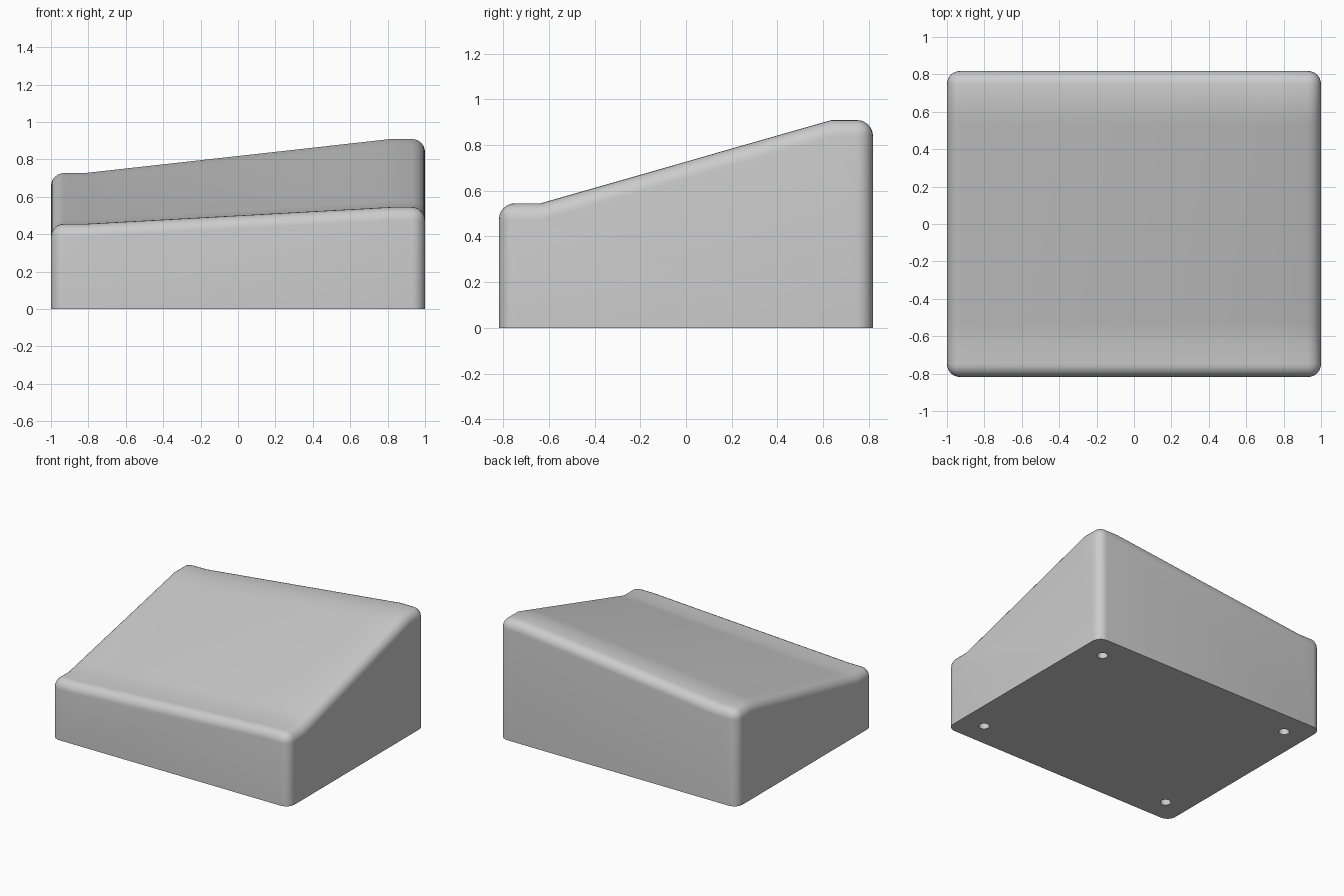
import bpy, bmesh, math

old = bpy.data.objects.get("Cube")
if old:
    bpy.data.objects.remove(old, do_unlink=True)

HX, HY = 1.0, 0.818           # half width and half depth
IX, IY = 0.818, 0.636         # where the level corner pads begin
ROUND = 0.07
STEPS = 12

grey = bpy.data.materials.new("plain grey")
grey.use_nodes = True
colour = (0.6, 0.6, 0.6, 1)
grey.diffuse_color = colour
grey.node_tree.nodes["Principled BSDF"].inputs["Base Color"].default_value = colour


def top_height(x, y):
    """Twisted slope between four corner heights, level near the edges."""
    u = min(max((x + IX) / (2 * IX), 0), 1)
    v = min(max((y + IY) / (2 * IY), 0), 1)
    front = 0.455 + 0.09 * u
    back = 0.727 + 0.182 * u
    return front + (back - front) * v


def stations(half, inner):
    return [-half] + [inner * (2 * i / STEPS - 1) for i in range(STEPS + 1)] + [half]


# Wedge body: sloping top grid, one face per side, flat base
bm = bmesh.new()
xs, ys = stations(HX, IX), stations(HY, IY)
grid = [[bm.verts.new((x, y, top_height(x, y))) for x in xs] for y in ys]
for j in range(len(ys) - 1):
    for i in range(len(xs) - 1):
        bm.faces.new((grid[j][i], grid[j][i + 1], grid[j + 1][i + 1], grid[j + 1][i]))
rims = [grid[0], [r[-1] for r in grid], grid[-1][::-1], [r[0] for r in grid][::-1]]
base = [bm.verts.new((r[0].co.x, r[0].co.y, 0)) for r in rims]
for k, rim in enumerate(rims):
    bm.faces.new([base[k], base[(k + 1) % 4]] + rim[::-1])
bm.faces.new(base[::-1])
bm.normal_update()

# Round the rim and the upright corners, leaving the base edge sharp
round_edges = [e for e in bm.edges
               if e.calc_face_angle() > 0.9 and max(v.co.z for v in e.verts) > 0.1]
bmesh.ops.bevel(bm, geom=round_edges, offset=ROUND, offset_type='OFFSET',
                segments=6, profile=0.5, affect='EDGES', clamp_overlap=False)
mesh = bpy.data.meshes.new("wedge_body")
bm.to_mesh(mesh)
bm.free()
mesh.materials.append(grey)
body = bpy.data.objects.new("wedge_body", mesh)
bpy.context.collection.objects.link(body)

# Four blind screw holes in the base
for sx in (-1, 1):
    for sy in (-1, 1):
        bpy.ops.mesh.primitive_cylinder_add(vertices=24, radius=0.037, depth=0.4,
                                            location=(sx * IX, sy * IY, 0))
        cutter = bpy.context.object
        cutter.name = "screw_hole_cutter"
        cutter.hide_render = True
        cutter.data.materials.append(grey)
        bpy.ops.object.select_all(action='DESELECT')
        body.select_set(True)
        bpy.context.view_layer.objects.active = body
        cut = body.modifiers.new("screw_hole", 'BOOLEAN')
        cut.object = cutter
        cut.solver = 'EXACT'
        bpy.ops.object.modifier_apply(modifier=cut.name)
        bpy.data.objects.remove(cutter, do_unlink=True)

bpy.ops.object.shade_smooth_by_angle(angle=math.radians(35))
